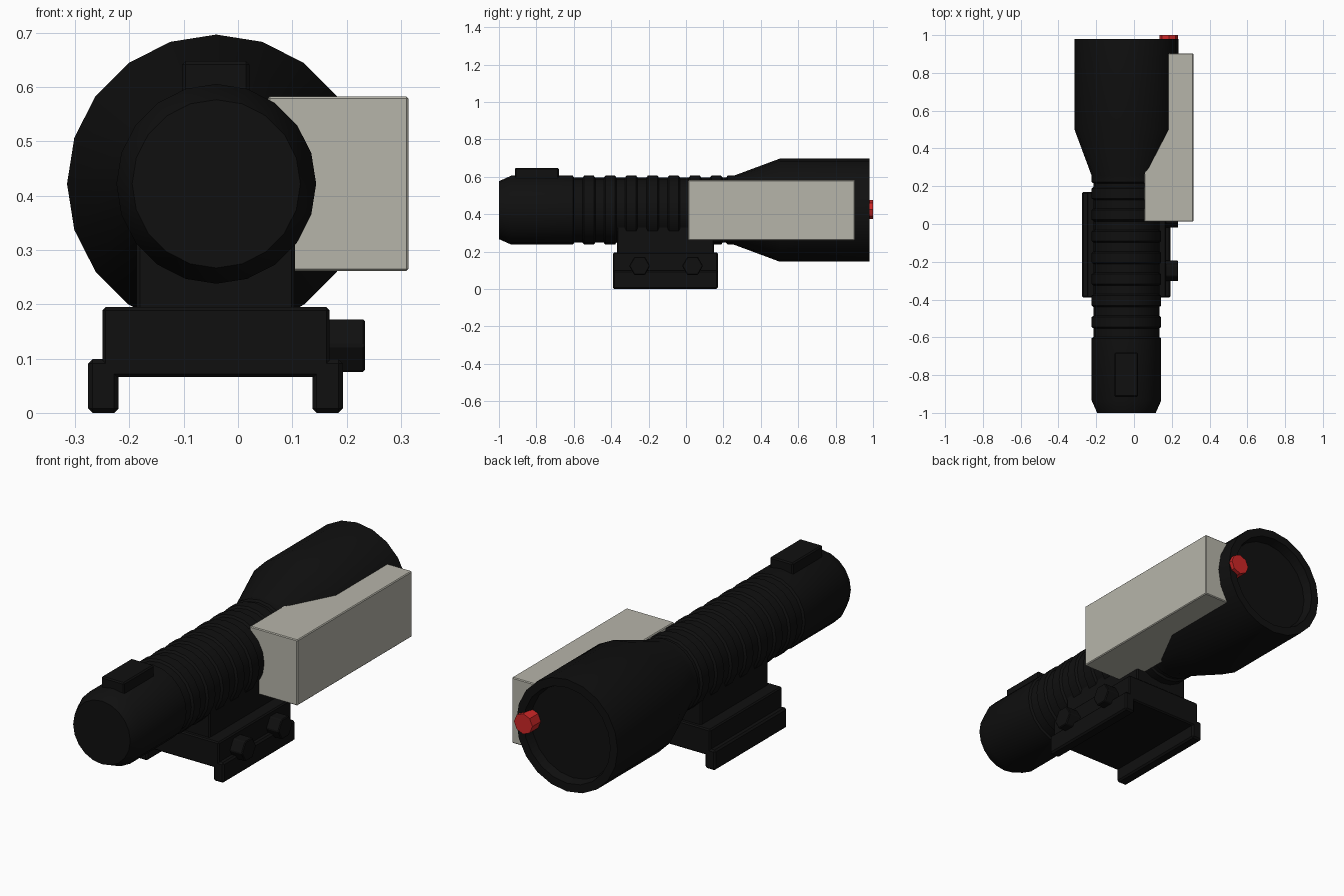
import bpy, bmesh, math
from mathutils import Matrix, Vector

cube = bpy.data.objects.get("Cube")
if cube:
    bpy.data.objects.remove(cube, do_unlink=True)

AXIS_X, AXIS_Z = -0.04, 0.422


def material(name, color, rough=0.6):
    m = bpy.data.materials.new(name)
    m.use_nodes = True
    m.diffuse_color = (*color, 1)
    bsdf = m.node_tree.nodes["Principled BSDF"]
    bsdf.inputs["Base Color"].default_value = (*color, 1)
    bsdf.inputs["Roughness"].default_value = rough
    return m


BLACK = material("matte black", (0.005, 0.005, 0.005))
GREY = material("warm grey", (0.47, 0.46, 0.40))
RED = material("red", (0.62, 0.02, 0.02))


def finish(name, bm, mat, smooth=False, bevel=0):
    bmesh.ops.recalc_face_normals(bm, faces=bm.faces)
    mesh = bpy.data.meshes.new(name)
    bm.to_mesh(mesh)
    bm.free()
    mesh.materials.append(mat)
    ob = bpy.data.objects.new(name, mesh)
    bpy.context.collection.objects.link(ob)
    if bevel:
        mod = ob.modifiers.new("edge softening", "BEVEL")
        mod.width = bevel
        mod.segments = 1
    if smooth:
        bpy.ops.object.select_all(action="DESELECT")
        ob.select_set(True)
        bpy.context.view_layer.objects.active = ob
        bpy.ops.object.shade_smooth_by_angle(angle=math.radians(25))
    return ob


def box(name, x, y, z, mat=BLACK, bevel=0.006):
    bm = bmesh.new()
    bmesh.ops.create_cube(bm, size=1)
    for v in bm.verts:
        v.co = Vector([(r[0] + r[1]) / 2 + c * (r[1] - r[0])
                       for r, c in zip((x, y, z), v.co)])
    return finish(name, bm, mat, bevel=bevel)


def lathe(name, profile, sides=20, mat=BLACK):
    """Turn (y, radius) points around the barrel axis and cap both ends."""
    bm = bmesh.new()
    rings = []
    for y, r in profile:
        angles = [math.tau * i / sides for i in range(sides)]
        rings.append([bm.verts.new((AXIS_X + r * math.cos(a), y,
                                    AXIS_Z + r * math.sin(a))) for a in angles])
    for a, b in zip(rings, rings[1:]):
        for i in range(sides):
            j = (i + 1) % sides
            bm.faces.new((a[i], a[j], b[j], b[i]))
    bm.faces.new(rings[0])
    bm.faces.new(rings[-1])
    return finish(name, bm, mat, smooth=True)


def rod(name, center, radius, length, sides, axis, mat, bevel=0):
    bm = bmesh.new()
    turn = Matrix.Rotation(math.pi / 2, 4, axis)
    bmesh.ops.create_cone(bm, cap_ends=True, segments=sides, radius1=radius,
                          radius2=radius, depth=length,
                          matrix=Matrix.Translation(center) @ turn)
    return finish(name, bm, mat, bevel=bevel)


# Barrel: chamfered tail, grip ridges, flared head and recessed lens
profile = [(-1.0, 0.155), (-0.935, 0.184), (-0.605, 0.184), (-0.598, 0.174)]
for i in range(7):
    y = -0.519 + i * 0.1135
    profile += [(y - 0.034, 0.174), (y - 0.026, 0.184),
                (y + 0.026, 0.184), (y + 0.034, 0.174)]
profile += [(0.215, 0.174), (0.222, 0.184), (0.255, 0.184), (0.50, 0.275),
            (0.98, 0.275), (0.98, 0.235), (0.935, 0.225)]
lathe("flashlight_barrel", profile)

# Tail switch
box("switch_button", (-0.103, 0.021), (-0.915, -0.68), (0.56, 0.648))

# Side housing and its laser emitter
box("side_housing", (0.055, 0.314), (0.012, 0.903), (0.261, 0.583), GREY, 0.004)
rod("red_emitter", (0.184, 0.935, 0.426), 0.05, 0.13, 8, "X", RED)

# Rail mount
box("mount_riser", (-0.187, 0.105), (-0.37, 0.15), (0.18, 0.40))
box("mount_base", (-0.25, 0.169), (-0.39, 0.17), (0.066, 0.195))
for side, x in (("right", -0.248), ("left", 0.165)):
    box("rail_clamp_" + side, (x - 0.028, x + 0.028), (-0.39, 0.17), (0.0, 0.099), bevel=0.008)

# Clamp bolts with one corner pair level, so the flats face up and down
for label, y in (("front", -0.248), ("back", 0.035)):
    rod("clamp_bolt_" + label, (0.196, y, 0.124), 0.056, 0.076, 6, "Y", BLACK, 0.004)
